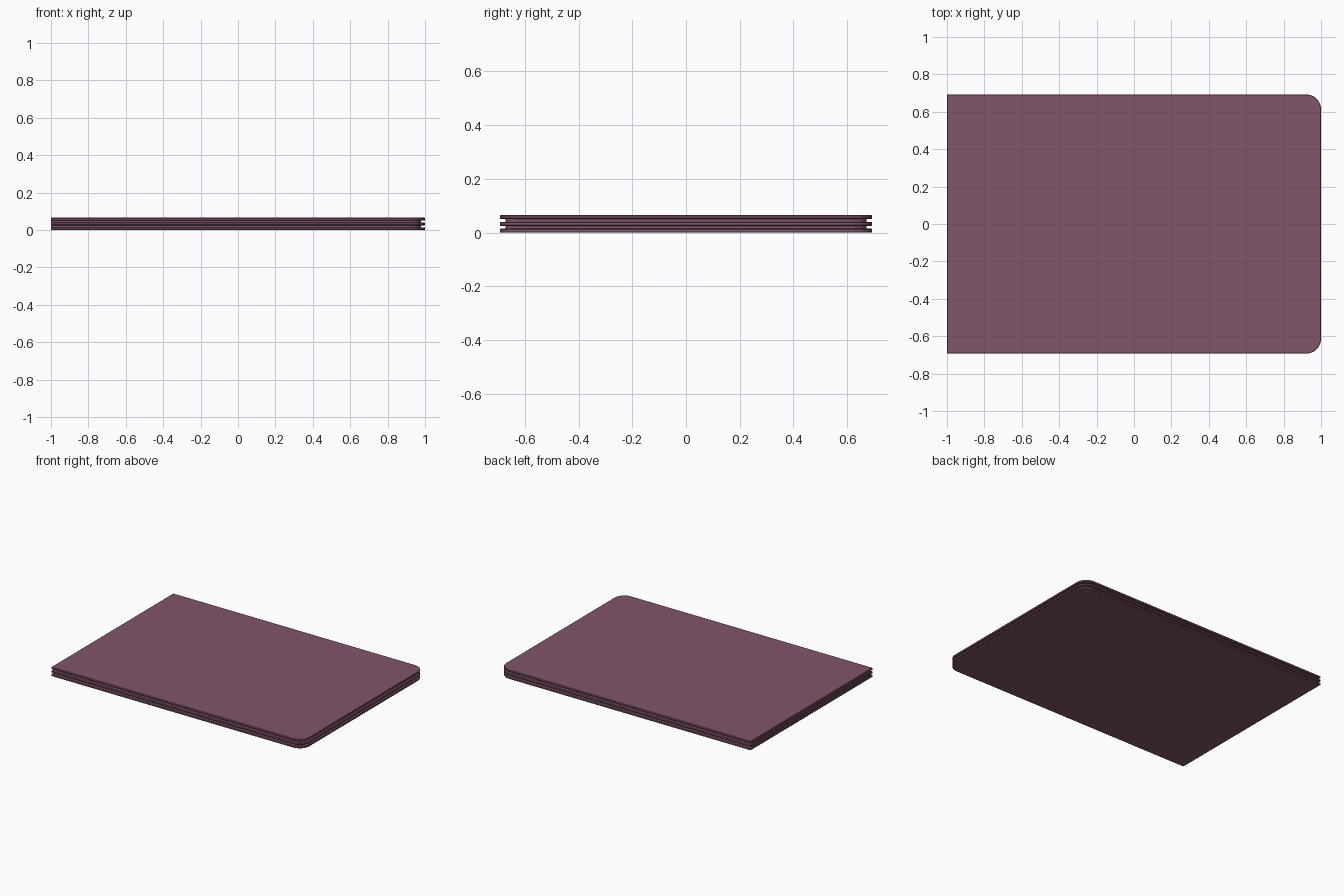
import bpy, bmesh, math

if "Cube" in bpy.data.objects:
    bpy.data.objects.remove(bpy.data.objects["Cube"])

mat = bpy.data.materials.new("plum")
mat.diffuse_color = (0.22, 0.09, 0.15, 1)
mat.use_nodes = True
mat.node_tree.nodes["Principled BSDF"].inputs["Base Color"].default_value = mat.diffuse_color

HALF_Y = 0.693
H = 0.066


def slab(name, z0, z1, inset, radius, bevel):
    """Sheet with a square spine end at -x and rounded corners at +x."""
    x, y = 1 - inset, HALF_Y - inset
    pts = [(-1, -y)]
    n = 10
    for cy, start in ((-y + radius, -90), (y - radius, 0)):
        for i in range(n + 1):
            a = math.radians(start + 90 * i / n)
            pts.append((x - radius + radius * math.cos(a), cy + radius * math.sin(a)))
    pts.append((-1, y))
    bm = bmesh.new()
    face = bm.faces.new([bm.verts.new((px, py, z0)) for px, py in pts])
    top = bmesh.ops.extrude_face_region(bm, geom=[face])
    for g in top["geom"]:
        if isinstance(g, bmesh.types.BMVert):
            g.co.z = z1
    bmesh.ops.recalc_face_normals(bm, faces=bm.faces)
    mesh = bpy.data.meshes.new(name)
    bm.to_mesh(mesh)
    bm.free()
    mesh.materials.append(mat)
    ob = bpy.data.objects.new(name, mesh)
    bpy.context.collection.objects.link(ob)
    if bevel:
        mod = ob.modifiers.new("soft_edge", "BEVEL")
        mod.width = bevel
        mod.segments = 1
        mod.limit_method = "ANGLE"
        mod.angle_limit = math.radians(40)
    return ob


# Three full-size boards
T = 0.015
step = (H - T) / 2
for i, name in enumerate(("bottom_board", "middle_board", "top_board")):
    slab(name, i * step, i * step + T, 0, 0.08, 0.003)

# Two inset leaf blocks between the boards, flush at the spine end
for i, name in enumerate(("lower_leaf_block", "upper_leaf_block")):
    slab(name, i * step + T, (i + 1) * step, 0.022, 0.06, 0)
